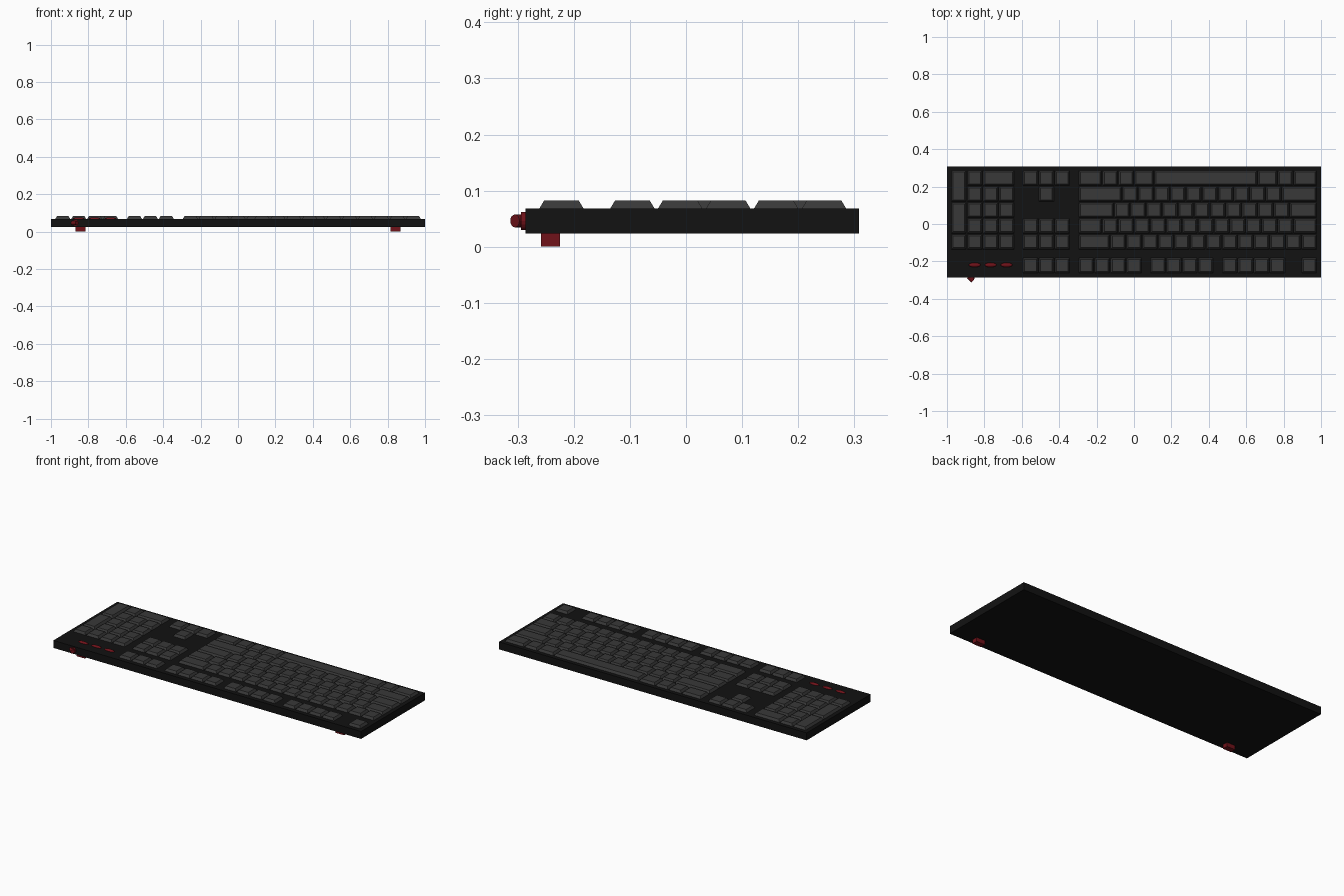
import bpy, bmesh
from math import radians
from mathutils import Vector, Matrix

if "Cube" in bpy.data.objects:
    bpy.data.objects.remove(bpy.data.objects["Cube"])

U = 0.0852                 # key pitch
RIGHT = 0.98               # columns count leftwards from this x
ROWS = [-0.222, -0.0955, -0.0103, 0.0752, 0.1607, 0.246]
TOP = 0.068


def material(name, rgb):
    m = bpy.data.materials.new(name)
    m.diffuse_color = (*rgb, 1)
    m.use_nodes = True
    m.node_tree.nodes["Principled BSDF"].inputs["Base Color"].default_value = m.diffuse_color
    return m


BLACK = material("case_black", (0.006, 0.006, 0.006))
GREY = material("key_grey", (0.04, 0.04, 0.04))
RED = material("accent_red", (0.16, 0.006, 0.01))


def finish(bm, name, mat):
    me = bpy.data.meshes.new(name)
    bmesh.ops.recalc_face_normals(bm, faces=bm.faces[:])
    bm.to_mesh(me)
    bm.free()
    me.materials.append(mat)
    ob = bpy.data.objects.new(name, me)
    bpy.context.collection.objects.link(ob)
    return ob


def box(name, lo, hi, mat):
    lo, hi = Vector(lo), Vector(hi)
    bm = bmesh.new()
    bmesh.ops.create_cube(bm, size=1, matrix=Matrix.Translation((lo + hi) / 2)
                          @ Matrix.Diagonal((*(hi - lo), 1)))
    return finish(bm, name, mat)


def rod(name, a, b, r, mat, sides=16):
    a, b = Vector(a), Vector(b)
    d = b - a
    bm = bmesh.new()
    bmesh.ops.create_cone(bm, cap_ends=True, segments=sides, radius1=r, radius2=r,
                          depth=d.length, matrix=Matrix.Translation((a + b) / 2)
                          @ d.to_track_quat('Z', 'Y').to_matrix().to_4x4())
    return finish(bm, name, mat)


def keycap(bm, col, row, w=1, h=1):
    """Tapered cap; a taller key reaches into the next row."""
    cx = RIGHT - U * (col + w / 2)
    cy = ROWS[row] + U * (h - 1) / 2
    hx, hy = (U * w - 0.005) / 2, (U * h - 0.005) / 2
    rings = []
    for z, inset in ((TOP - 0.001, 0), (0.082, 0.009)):
        rings.append([bm.verts.new((cx + sx * (hx - inset), cy + sy * (hy - inset), z))
                      for sx, sy in ((-1, -1), (1, -1), (1, 1), (-1, 1))])
    b, t = rings
    bm.faces.new(b[::-1])
    bm.faces.new(t)
    for i in range(4):
        j = (i + 1) % 4
        bm.faces.new((b[i], b[j], t[j], t[i]))


def key_block(name, start, rows):
    """rows: {row: list of widths}, negative widths are gaps."""
    bm = bmesh.new()
    for row, widths in rows.items():
        col = start
        for w in widths:
            if w > 0:
                keycap(bm, col, row, w)
            col += abs(w)
    return bm


# Case
box("case", (-1, -0.286, 0.024), (1, 0.308, TOP), BLACK)

# Main keys
one4 = [1] * 4
bm = key_block("main", 0, {
    0: [1, -1] + one4 + [-0.5] + one4 + [-0.5] + one4,
    1: [1] * 13 + [2],
    2: [1.5] + [1] * 12 + [1.5],
    3: [1.75] + [1] * 11 + [2.25],
    4: [2.25] + [1] * 10 + [2.75],
    5: [1.5, 1, 1.25, 6.5, 1.25, 1, 1, 1.5],
})
finish(bm, "main_keys", GREY)

# Navigation and arrow keys
bm = key_block("nav", 15.5, {0: [1] * 3, 1: [1] * 3, 2: [1] * 3,
                             4: [-1, 1], 5: [1] * 3})
finish(bm, "navigation_keys", GREY)

# Number pad with two double-height keys
bm = key_block("pad", 19, {1: one4, 2: [1] * 3, 3: [1] * 3, 4: [1] * 3, 5: [2, 1]})
keycap(bm, 22, 2, 1, 2)
keycap(bm, 22, 4, 1, 2)
finish(bm, "number_pad_keys", GREY)

# Indicator lights
for i in range(3):
    x = RIGHT - U * (19.5 + i)
    bm = bmesh.new()
    bmesh.ops.create_uvsphere(bm, u_segments=16, v_segments=8, radius=1,
                              matrix=Matrix.Translation((x, -0.219, TOP))
                              @ Matrix.Diagonal((0.032, 0.012, 0.008, 1)))
    ob = finish(bm, f"indicator_light_{i + 1}", RED)
    for p in ob.data.polygons:
        p.use_smooth = True

# Feet
for side, s in (("left", -1), ("right", 1)):
    x = 0.8425 * s
    box(f"foot_{side}", (x - 0.0275, -0.258, 0), (x + 0.0275, -0.225, 0.025), RED)

# Cable strain relief and stub
rod("cable_collar", (-0.868, -0.28, 0.046), (-0.868, -0.294, 0.046), 0.016, RED)
rod("cable_stub", (-0.885, -0.282, 0.046), (-0.862, -0.305, 0.046), 0.0115, RED)
